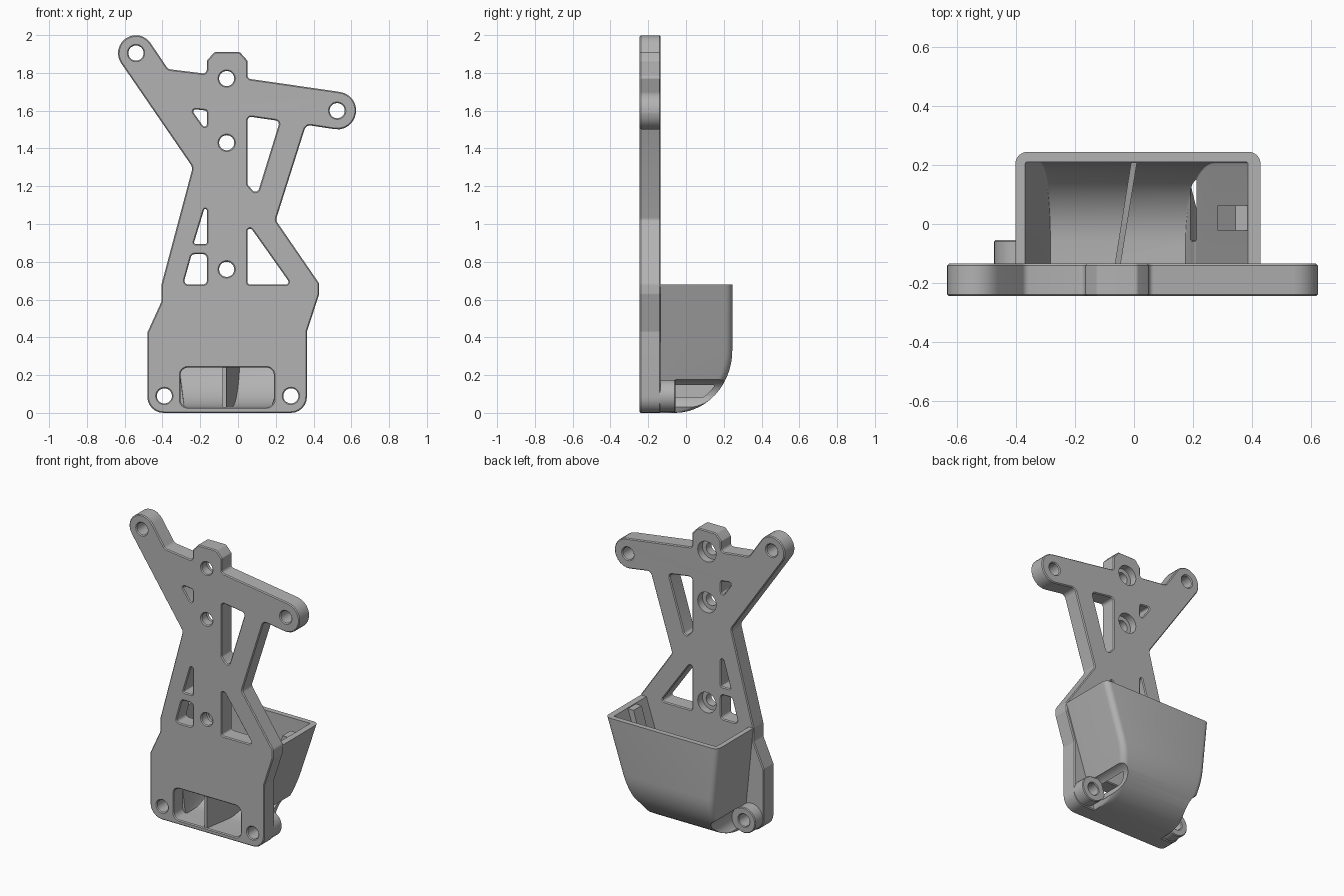
import bpy, bmesh, math
from mathutils import Vector, Matrix

if "Cube" in bpy.data.objects:
    bpy.data.objects.remove(bpy.data.objects["Cube"], do_unlink=True)

grey = bpy.data.materials.new("matte grey")
grey.use_nodes = True
grey.diffuse_color = (0.45, 0.45, 0.45, 1)
grey.node_tree.nodes["Principled BSDF"].inputs["Base Color"].default_value = grey.diffuse_color

FRONT, BACK = -0.245, -0.135      # faces of the plate
SCREWS = [(-0.39, 0.09), (0.28, 0.09)]


def add_object(name, mesh):
    obj = bpy.data.objects.new(name, mesh)
    bpy.context.collection.objects.link(obj)
    mesh.materials.clear()
    mesh.materials.append(grey)
    return obj


def mesh_object(name, bm):
    bmesh.ops.recalc_face_normals(bm, faces=bm.faces)
    mesh = bpy.data.meshes.new(name)
    bm.to_mesh(mesh)
    bm.free()
    return add_object(name, mesh)


def activate(obj):
    bpy.ops.object.select_all(action='DESELECT')
    obj.select_set(True)
    bpy.context.view_layer.objects.active = obj


def smooth(obj):
    activate(obj)
    bpy.ops.object.shade_smooth_by_angle(angle=math.radians(30))


def cut(obj, cutter):
    cutter.hide_render = True
    mod = obj.modifiers.new("cut", 'BOOLEAN')
    mod.operation, mod.solver, mod.object = 'DIFFERENCE', 'EXACT', cutter
    activate(obj)
    bpy.ops.object.modifier_apply(modifier=mod.name)
    bpy.data.objects.remove(cutter, do_unlink=True)


def fillet(corners, steps=6):
    """Round each (x, z, radius) corner of a closed polygon."""
    out = []
    for i, (x, z, r) in enumerate(corners):
        p = Vector((x, z))
        a = (Vector(corners[i - 1][:2]) - p).normalized()
        b = (Vector(corners[(i + 1) % len(corners)][:2]) - p).normalized()
        half = a.angle(b) / 2
        centre = p + (a + b).normalized() * (r / math.sin(half))
        reach = r / math.tan(half)
        start, end = p + a * reach - centre, p + b * reach - centre
        sweep = start.angle_signed(end)
        for k in range(steps + 1):
            out.append(centre + Matrix.Rotation(-sweep * k / steps, 2) @ start)
    return out


def circle(x, z, r, n=32):
    return [Vector((x + r * math.cos(math.tau * k / n), z + r * math.sin(math.tau * k / n)))
            for k in range(n)]


def slab(name, loops, y0, y1, chamfer=0.0):
    """Extrude an outline with holes from y0 to y1."""
    curve = bpy.data.curves.new(name, 'CURVE')
    curve.dimensions, curve.fill_mode = '2D', 'BOTH'
    curve.extrude = (y1 - y0) / 2 - chamfer
    curve.bevel_depth, curve.bevel_resolution, curve.offset = chamfer, 0, -chamfer
    for loop in loops:
        spline = curve.splines.new('POLY')
        spline.points.add(len(loop) - 1)
        for point, p in zip(spline.points, loop):
            point.co = (p.x, p.y, 0, 1)
        spline.use_cyclic_u = True
    temp = bpy.data.objects.new(name, curve)
    mesh = bpy.data.meshes.new_from_object(temp)
    bpy.data.objects.remove(temp)
    bm = bmesh.new()
    bm.from_mesh(mesh)
    bmesh.ops.remove_doubles(bm, verts=bm.verts, dist=1e-5)
    bm.transform(Matrix.Translation((0, (y0 + y1) / 2, 0)) @ Matrix.Rotation(math.pi / 2, 4, 'X'))
    return mesh_object(name, bm)


# Plate outline, clockwise from the lower corner
outline = fillet([
    (-0.48, 0, 0.085), (-0.48, 0.425, 0.02), (-0.405, 0.59, 0.02), (-0.405, 0.68, 0.02),
    (-0.24, 1.30, 0.04), (-0.672, 1.929, 0.094), (-0.516, 2.037, 0.094), (-0.37, 1.82, 0.03),
    (-0.165, 1.795, 0.02), (-0.165, 1.865, 0.015), (-0.125, 1.91, 0.015), (0.01, 1.91, 0.015),
    (0.05, 1.865, 0.015), (0.05, 1.77, 0.02), (0.638, 1.685, 0.098), (0.61, 1.487, 0.098),
    (0.36, 1.525, 0.03), (0.20, 1.02, 0.03), (0.43, 0.685, 0.03), (0.43, 0.63, 0.02),
    (0.365, 0.43, 0.02), (0.365, 0, 0.085)])

# Lightening cut-outs and the lower window
cutouts = [fillet([(x, z, r) for x, z in pts]) for r, pts in [
    (0.012, [(-0.25, 1.61), (-0.165, 1.60), (-0.165, 1.49)]),
    (0.02, [(0.05, 1.57), (0.222, 1.545), (0.10, 1.15), (0.05, 1.21)]),
    (0.008, [(-0.165, 1.125), (-0.165, 0.895), (-0.235, 0.895)]),
    (0.02, [(-0.245, 0.84), (-0.165, 0.84), (-0.165, 0.68), (-0.29, 0.68)]),
    (0.014, [(0.05, 1.005), (0.28, 0.68), (0.05, 0.68)]),
    (0.04, [(-0.305, 0.24), (0.19, 0.24), (0.19, 0.03), (-0.305, 0.03)])]]
middle_holes = [(-0.06, 1.77), (-0.06, 1.43), (-0.06, 0.76)]
holes = [circle(x, z, 0.04) for x, z in middle_holes + SCREWS + [(-0.54, 1.905), (0.525, 1.60)]]
plate = slab("mounting_plate", [outline] + cutouts + holes, FRONT, BACK, 0.006)
for x, z in middle_holes:
    cut(plate, slab("counterbore", [circle(x, z, 0.068)], -0.185, 0))
smooth(plate)


# Bucket: tapering rings whose back wall curves under into the floor
def bucket_solid(name, top, front, left, right, depth, drop, corner):
    levels = [(-0.06 + depth * math.sin(t), 0.33 - drop * math.cos(t))
              for t in (math.pi / 2 * k / 14 for k in range(15))]
    levels.append((levels[-1][0], top))
    bm = bmesh.new()
    rings = []
    for back, z in levels:
        f = z / 0.68
        x0 = left[0] + (left[1] - left[0]) * f
        x1 = right[0] + (right[1] - right[0]) * f
        ring = [(x0, front)]
        for cx, start in ((x0 + corner, math.pi), (x1 - corner, math.pi / 2)):
            for k in range(7):
                a = start - math.pi / 2 * k / 6
                ring.append((cx + corner * math.cos(a), back - corner + corner * math.sin(a)))
        ring.append((x1, front))
        rings.append([bm.verts.new((x, y, z)) for x, y in ring])
    n = len(rings[0])
    for low, high in zip(rings, rings[1:]):
        for i in range(n):
            j = (i + 1) % n
            bm.faces.new((low[i], low[j], high[j], high[i]))
    bm.faces.new(rings[0])
    bm.faces.new(rings[-1])
    return mesh_object(name, bm)


bucket = bucket_solid("bucket", 0.68, -0.15, (-0.335, -0.403), (0.205, 0.43), 0.305, 0.33, 0.04)
cut(bucket, bucket_solid("cavity", 0.72, -0.2, (-0.28, -0.37), (0.165, 0.388), 0.27, 0.30, 0.006))
for x, z in SCREWS:
    cut(bucket, slab("driver_clearance", [circle(x, z, 0.088)], -0.055, 0.4))
smooth(bucket)

# Screw bosses behind the lower corners
for side, (x, z) in zip(("right", "left"), SCREWS):
    smooth(slab(side + "_screw_boss", [circle(x, z, 0.085), circle(x, z, 0.04)], -0.15, -0.055, 0.005))

# Slanted divider rib standing on the curved floor
profile = [(-0.24, 0.02), (-0.24, 0.24), (BACK, 0.24)]
profile += [(-0.06 + 0.285 * math.sin(t), 0.33 - 0.315 * math.cos(t))
            for t in (math.pi / 2 * k / 10 for k in range(10, -1, -1))]
bm = bmesh.new()
sides = [[bm.verts.new((-0.055 + (y - BACK) * 0.16 + dx, y, z)) for y, z in profile]
         for dx in (-0.01, 0.01)]
for side in sides:
    bm.faces.new(side)
for i in range(len(profile)):
    j = (i + 1) % len(profile)
    bm.faces.new((sides[0][i], sides[0][j], sides[1][j], sides[1][i]))
mesh_object("divider_rib", bm)

# Small guide block inside the rim
bm = bmesh.new()
bmesh.ops.create_cube(bm, size=1, matrix=Matrix.Translation((0.377, 0.02, 0.575))
                      @ Matrix.Diagonal((0.065, 0.085, 0.2, 1)))
for v in bm.verts:
    v.co.x -= (0.675 - v.co.z) * 0.3
mesh_object("guide_block", bm)
